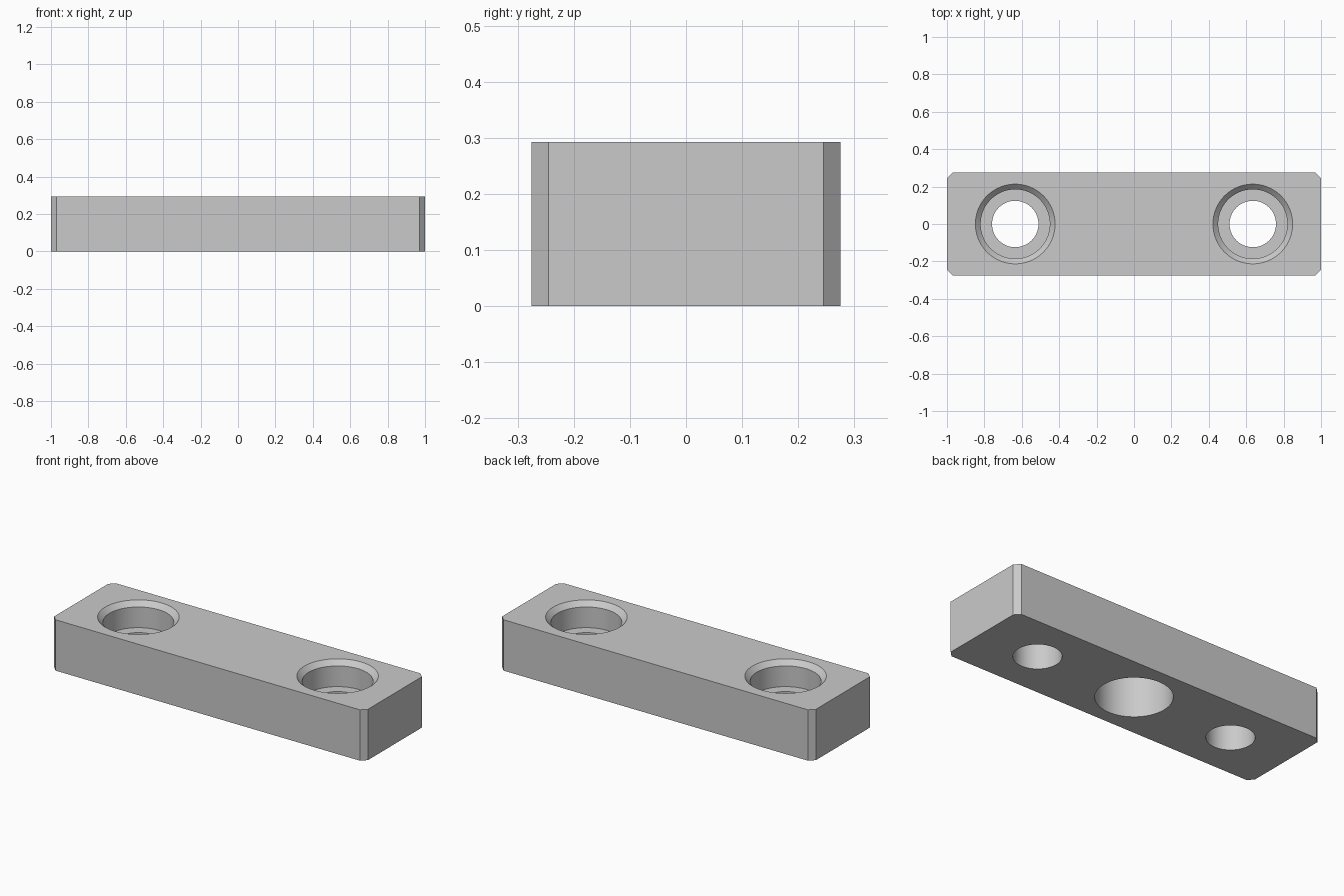
import bpy
import bmesh
import math

SEGMENTS = 96
HEIGHT = 0.293
HALF_X, HALF_Y, CHAMFER = 1.0, 0.275, 0.03
BOLT_X = 0.635

cube = bpy.data.objects.get("Cube")
if cube:
    bpy.data.objects.remove(cube, do_unlink=True)

grey = bpy.data.materials.new("plain_grey")
grey.use_nodes = True
grey.diffuse_color = (0.59, 0.59, 0.59, 1)
grey.node_tree.nodes["Principled BSDF"].inputs["Base Color"].default_value = grey.diffuse_color


def add_object(name, bm):
    bmesh.ops.recalc_face_normals(bm, faces=bm.faces)
    mesh = bpy.data.meshes.new(name)
    bm.to_mesh(mesh)
    bm.free()
    mesh.materials.append(grey)
    obj = bpy.data.objects.new(name, mesh)
    bpy.context.collection.objects.link(obj)
    return obj


def turned_cutter(name, profile, x):
    """Revolve an (r, z) profile around the vertical axis at x."""
    bm = bmesh.new()
    verts = [bm.verts.new((r, 0, z)) for r, z in profile]
    edges = [bm.edges.new(pair) for pair in zip(verts, verts[1:])]
    bmesh.ops.spin(bm, geom=verts + edges, cent=(0, 0, 0), axis=(0, 0, 1),
                   angle=math.tau, steps=SEGMENTS, use_merge=True)
    bmesh.ops.remove_doubles(bm, verts=bm.verts, dist=1e-5)
    obj = add_object(name, bm)
    obj.location.x = x
    obj.hide_render = True
    return obj


# Block with chamfered vertical corners
bm = bmesh.new()
bmesh.ops.create_cube(bm, size=1)
for v in bm.verts:
    v.co.x *= 2 * HALF_X
    v.co.y *= 2 * HALF_Y
    v.co.z = (v.co.z + 0.5) * HEIGHT
upright = [e for e in bm.edges if abs(e.verts[0].co.z - e.verts[1].co.z) > 0.1]
bmesh.ops.bevel(bm, geom=upright, offset=CHAMFER, segments=1, affect='EDGES')
block = add_object("mounting_block", bm)

# Countersunk, counterbored bolt holes, and the blind pocket underneath
over = 0.02
rim, bore, bolt = 0.213, 0.185, 0.124
bolt_profile = [(0, -over), (bolt, -over), (bolt, HEIGHT - 0.147),
                (bore, HEIGHT - 0.147), (bore, HEIGHT - 0.028),
                (rim, HEIGHT), (rim, HEIGHT + over), (0, HEIGHT + over)]
pocket_profile = [(0, -over), (0.198, -over), (0.198, 0.25), (0, 0.25)]
cutters = [turned_cutter("left_bolt_hole", bolt_profile, BOLT_X),
           turned_cutter("right_bolt_hole", bolt_profile, -BOLT_X),
           turned_cutter("centre_pocket", pocket_profile, 0)]

bpy.ops.object.select_all(action='DESELECT')
block.select_set(True)
bpy.context.view_layer.objects.active = block
for cutter in cutters:
    mod = block.modifiers.new(cutter.name, 'BOOLEAN')
    mod.operation = 'DIFFERENCE'
    mod.solver = 'EXACT'
    mod.object = cutter
    bpy.ops.object.modifier_apply(modifier=mod.name)
    bpy.data.objects.remove(cutter, do_unlink=True)

# Round walls smooth, machined edges sharp
bpy.ops.object.shade_smooth_by_angle(angle=math.radians(30))
